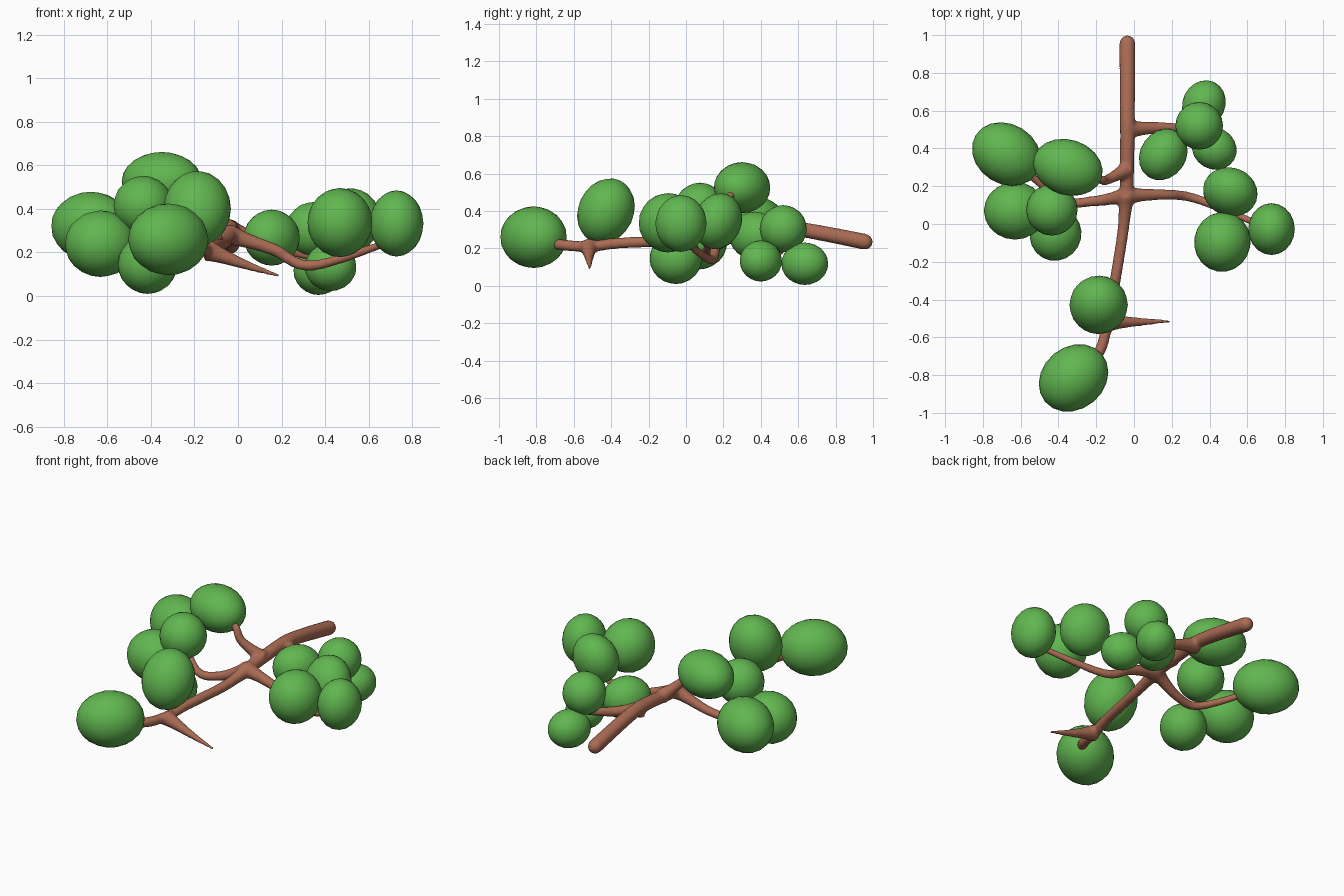
import bpy, bmesh, math
from mathutils import Vector, Matrix

if "Cube" in bpy.data.objects:
    bpy.data.objects.remove(bpy.data.objects["Cube"])


def material(name, rgb):
    m = bpy.data.materials.new(name)
    m.diffuse_color = (*rgb, 1)
    m.use_nodes = True
    m.node_tree.nodes["Principled BSDF"].inputs["Base Color"].default_value = m.diffuse_color
    return m


BARK = material("bark_brown", (0.41, 0.15, 0.09))
LEAF = material("leaf_green", (0.12, 0.47, 0.08))


def add_object(name, bm, mat):
    me = bpy.data.meshes.new(name)
    bmesh.ops.recalc_face_normals(bm, faces=bm.faces)
    for f in bm.faces:
        f.smooth = True
    bm.to_mesh(me)
    bm.free()
    me.materials.append(mat)
    ob = bpy.data.objects.new(name, me)
    bpy.context.collection.objects.link(ob)
    return ob


def smooth_path(pts, steps=8):
    """Catmull-Rom curve through the points."""
    p = [Vector(q) for q in pts]
    p = [p[0]] + p + [p[-1]]
    out = []
    for i in range(1, len(p) - 2):
        a, b, c, d = p[i - 1:i + 3]
        for s in range(steps):
            t = s / steps
            out.append(0.5 * (2 * b + (c - a) * t + (2 * a - 5 * b + 4 * c - d) * t * t
                              + (3 * b - a - 3 * c + d) * t ** 3))
    return out + [p[-1]]


def limb(bm, pts, r0, r1, flare=0.02, sides=12):
    """Tapered tube that flares where it leaves its parent."""
    path = smooth_path(pts)
    rings, run = [], 0
    total = sum((b - a).length for a, b in zip(path, path[1:]))
    for i, q in enumerate(path):
        a, b = path[max(i - 1, 0)], path[min(i + 1, len(path) - 1)]
        run += (q - a).length
        r = r0 + (r1 - r0) * run / total + flare * math.exp(-run / 0.06)
        d = (b - a).normalized()
        u = d.cross(Vector((0, 0, 1))).normalized()
        v = u.cross(d)
        rings.append([bm.verts.new(q + r * (math.cos(t) * u + math.sin(t) * v))
                      for t in (2 * math.pi * k / sides for k in range(sides))])
    for r, s in zip(rings, rings[1:]):
        for k in range(sides):
            n = (k + 1) % sides
            bm.faces.new((r[k], r[n], s[n], s[k]))
    bm.faces.new(rings[0])
    bm.faces.new(rings[-1][::-1])


bm = bmesh.new()
# trunk with a rounded end at the back
limb(bm, [(-.035, .96, .235), (-.035, .62, .3), (-.035, .45, .31), (-.04, .12, .28)], .044, .037, 0)
bmesh.ops.create_uvsphere(bm, u_segments=16, v_segments=10, radius=.042,
                          matrix=Matrix.Translation((-.035, .958, .235)))
fork, knot = (-.04, .15, .28), (-.14, -.52, .21)
# front limb, then its twig
limb(bm, [fork, (-.06, -.05, .245), (-.11, -.36, .228), knot, (-.18, -.67, .22), (-.26, -.75, .24)],
     .03, .03)
limb(bm, [knot, (.03, -.518, .145), (.19, -.515, .092)], .038, .008, .015)
# right, back right, left and upper left limbs
limb(bm, [fork, (.16, .155, .215), (.34, .13, .14), (.7, -.02, .25)], .032, .018)
limb(bm, [(-.04, .5, .3), (.15, .51, .235), (.35, .5, .18)], .036, .022)
limb(bm, [fork, (-.22, .12, .2), (-.38, .13, .19), (-.62, .32, .29)], .031, .019)
limb(bm, [(-.035, .29, .3), (-.14, .235, .4), (-.18, .235, .475), (-.27, .27, .51)], .03, .02)

# fuse the limbs into one soft skin
branches = add_object("branches", bm, BARK)
fuse = branches.modifiers.new("fuse", 'REMESH')
fuse.mode = 'VOXEL'
fuse.voxel_size = 0.009
fuse.use_smooth_shade = True
soften = branches.modifiers.new("soften", 'SMOOTH')
soften.factor = 0.5
soften.iterations = 10


def clump(name, centre, long, short, yaw=0, tall=1.0, tilt=0):
    """Egg of leaves: long axis turned by yaw, height relative to the short radius."""
    bm = bmesh.new()
    bmesh.ops.create_icosphere(bm, subdivisions=3, radius=1.01)
    ob = add_object("foliage_" + name, bm, LEAF)
    ob.location = centre
    ob.scale = (long, short, short * tall)
    ob.rotation_euler = [math.radians(a) for a in (tilt, 0, yaw)]


# left foliage
clump("left_back", (-.675, .37, .32), .19, .157, -32)
clump("left_top", (-.35, .3, .525), .186, .145, -18, .93)
clump("left_outer", (-.63, .07, .24), .163, .151)
clump("left_inner", (-.435, .075, .415), .135, .135)
clump("left_low", (-.415, -.055, .145), .14, .134, 60)
# front foliage
clump("front_upper", (-.187, -.428, .4), .153, .147, 0, 1.21, -25)
clump("front_tip", (-.32, -.815, .26), .195, .163, 40)
# back right foliage
clump("back_far", (.37, .635, .118), .127, .112, 65)
clump("back_top", (.345, .52, .305), .125, .125)
clump("back_inner", (.155, .368, .268), .142, .12, 55, 1.06)
clump("back_outer", (.425, .4, .133), .12, .109, -30)
# right foliage
clump("right_upper", (.51, .17, .345), .145, .124, -20, 1.22, -20)
clump("right_front", (.468, -.095, .337), .157, .148, 80, 1.06)
clump("right_tip", (.728, -.027, .333), .136, .122, 90, 1.23)
